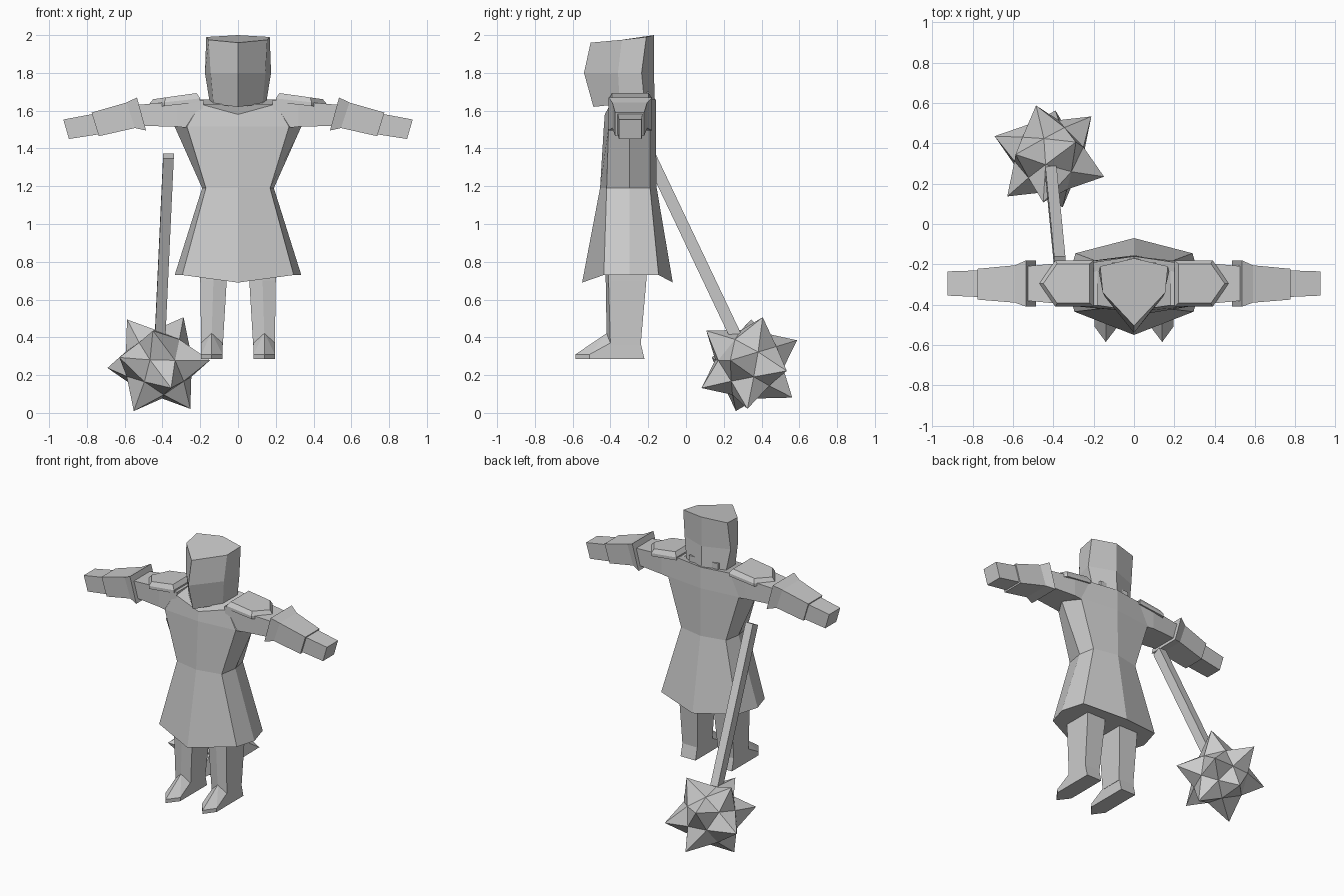
import bpy, bmesh, math
from mathutils import Vector

if "Cube" in bpy.data.objects:
    bpy.data.objects.remove(bpy.data.objects["Cube"])

grey = bpy.data.materials.new("plain grey")
grey.diffuse_color = (0.6, 0.6, 0.6, 1)
grey.use_nodes = True
grey.node_tree.nodes["Principled BSDF"].inputs["Base Color"].default_value = grey.diffuse_color


def finish(name, bm):
    bmesh.ops.recalc_face_normals(bm, faces=bm.faces)
    me = bpy.data.meshes.new(name)
    bm.to_mesh(me)
    bm.free()
    me.materials.append(grey)
    ob = bpy.data.objects.new(name, me)
    bpy.context.collection.objects.link(ob)
    return ob


def loft(name, rings, sx=1):
    """Skin a list of equal-length point rings and cap both ends."""
    bm = bmesh.new()
    vs = [[bm.verts.new((sx * x, y, z)) for x, y, z in r] for r in rings]
    n = len(vs[0])
    for a, b in zip(vs, vs[1:]):
        for i in range(n):
            j = (i + 1) % n
            bm.faces.new((a[i], a[j], b[j], b[i]))
    bm.faces.new(vs[0])
    bm.faces.new(vs[-1])
    return finish(name, bm)


def hull(name, pts, sx=1):
    bm = bmesh.new()
    for x, y, z in pts:
        bm.verts.new((sx * x, y, z))
    bmesh.ops.convex_hull(bm, input=bm.verts)
    bmesh.ops.dissolve_limit(bm, angle_limit=0.02, verts=bm.verts, edges=bm.edges)
    return finish(name, bm)


def sym(half):
    """Complete a front-to-back half outline by mirroring in x."""
    return half + [(-x, y, z) for x, y, z in half[-2:0:-1]]


# Tunic: eight-sided rings from hem to shoulders
loft("tunic", [sym(r) for r in (
    [(0, -.55, .69), (.295, -.435, .73), (.335, -.30, .73), (.29, -.145, .73), (0, -.07, .69)],
    [(0, -.455, 1.19), (.17, -.42, 1.19), (.19, -.30, 1.19), (.17, -.19, 1.19), (0, -.155, 1.19)],
    [(0, -.435, 1.515), (.27, -.41, 1.515), (.335, -.30, 1.515), (.27, -.19, 1.515), (0, -.16, 1.515)],
    [(0, -.43, 1.58), (.20, -.40, 1.635), (.22, -.30, 1.66), (.20, -.19, 1.66), (0, -.16, 1.66)],
)])

# Neck and helmet-like head with a front ridge
loft("neck", [[(x, y, z) for x, y in ((-.11, -.36), (.11, -.36), (.11, -.19), (-.11, -.19))]
              for z in (1.5, 1.7)])
loft("head", [sym(r) for r in (
    [(0, -.49, 1.62), (.13, -.35, 1.635), (.15, -.22, 1.645), (0, -.165, 1.65)],
    [(0, -.54, 1.80), (.145, -.36, 1.80), (.175, -.235, 1.80), (0, -.17, 1.80)],
    [(0, -.505, 1.96), (.155, -.34, 1.975), (.168, -.21, 1.99), (0, -.17, 2.0)],
)])


def slices(*rows):
    """Tilted four-sided slices: bottom x,z, top x,z, front y, back y."""
    return [[(xb, f, zb), (xb, b, zb), (xt, b, zt), (xt, f, zt)]
            for xb, zb, xt, zt, f, b in rows]


for side, s in (("right", -1), ("left", 1)):
    # Sleeve, flared cuff with forearm, and mitten hand
    loft(side + "_sleeve", slices(
        (.20, 1.50, .18, 1.655, -.405, -.19),
        (.32, 1.515, .32, 1.65, -.40, -.19),
        (.52, 1.52, .54, 1.63, -.38, -.21)), s)
    loft(side + "_forearm", slices(
        (.487, 1.495, .535, 1.67, -.41, -.18),
        (.545, 1.508, .59, 1.643, -.39, -.205),
        (.737, 1.465, .775, 1.59, -.375, -.222)), s)
    loft(side + "_hand", slices(
        (.735, 1.475, .765, 1.583, -.362, -.23),
        (.895, 1.45, .925, 1.553, -.355, -.235)), s)

    # Pointed shoulder plate sloping outwards
    base = ((.20, -.18), (.39, -.18), (.47, -.295), (.39, -.41), (.20, -.41))
    loft(side + "_shoulder_plate", [
        [(x, y, 1.665 - .11 * (x - .2) - .02) for x, y in base],
        [(x, y, 1.665 - .11 * (x - .2)) for x, y in base],
        [(.22 + (x - .2) * .85, -.295 + (y + .295) * .85, 1.693 - .12 * (x - .2))
         for x, y in base]], s)

    # Leg with a slight front ridge
    loft(side + "_leg", [
        [(.06, -.21, .85), (.20, -.21, .85), (.20, -.41, .85), (.13, -.425, .85), (.06, -.41, .85)],
        [(.06, -.21, .70), (.20, -.21, .70), (.20, -.41, .70), (.13, -.425, .70), (.06, -.41, .70)],
        [(.08, -.24, .36), (.195, -.24, .36), (.195, -.40, .36), (.14, -.42, .40), (.08, -.40, .36)],
    ], s)

    # Pointed foot with a ridge running to the toe
    pts = [(.14, -.415, .425), (.14, -.585, .285), (.14, -.585, .31)]
    for x in (.082, .195):
        pts += [(x, -.22, .285), (x, -.24, .37), (x, -.40, .37), (x, -.51, .285), (x, -.51, .31)]
    hull(side + "_foot", pts, s)

# Mace handle
w = .028
loft("mace_handle", [[(x + i * w, y + j * w, z + j * w * .5)
                      for i, j in ((-1, -1), (1, -1), (1, 1), (-1, 1))]
                     for x, y, z in ((-.368, -.19, 1.36), (-.415, .29, .35))])

# Mace head: twelve five-sided spikes whose bases share their edges
axes = [(.27, -.10, .02), (.13, .07, .245), (-.17, .01, .24),
        (-.065, .25, .125), (.205, .195, -.035), (-.03, -.225, .175)]
tips = bmesh.new()
for a in axes:
    for s in (1, -1):
        tips.verts.new(Vector(a).normalized() * .29 * s)
bmesh.ops.convex_hull(tips, input=tips.verts)
centre = Vector((-.42, .335, .258))
ball = bmesh.new()
tip = {v: ball.verts.new(v.co + centre) for v in tips.verts}
root = {f: ball.verts.new(f.calc_center_median().normalized() * .187 + centre) for f in tips.faces}
for e in tips.edges:
    f, g = e.link_faces
    for v in e.verts:
        ball.faces.new((tip[v], root[f], root[g]))
tips.free()
finish("mace_head", ball)
